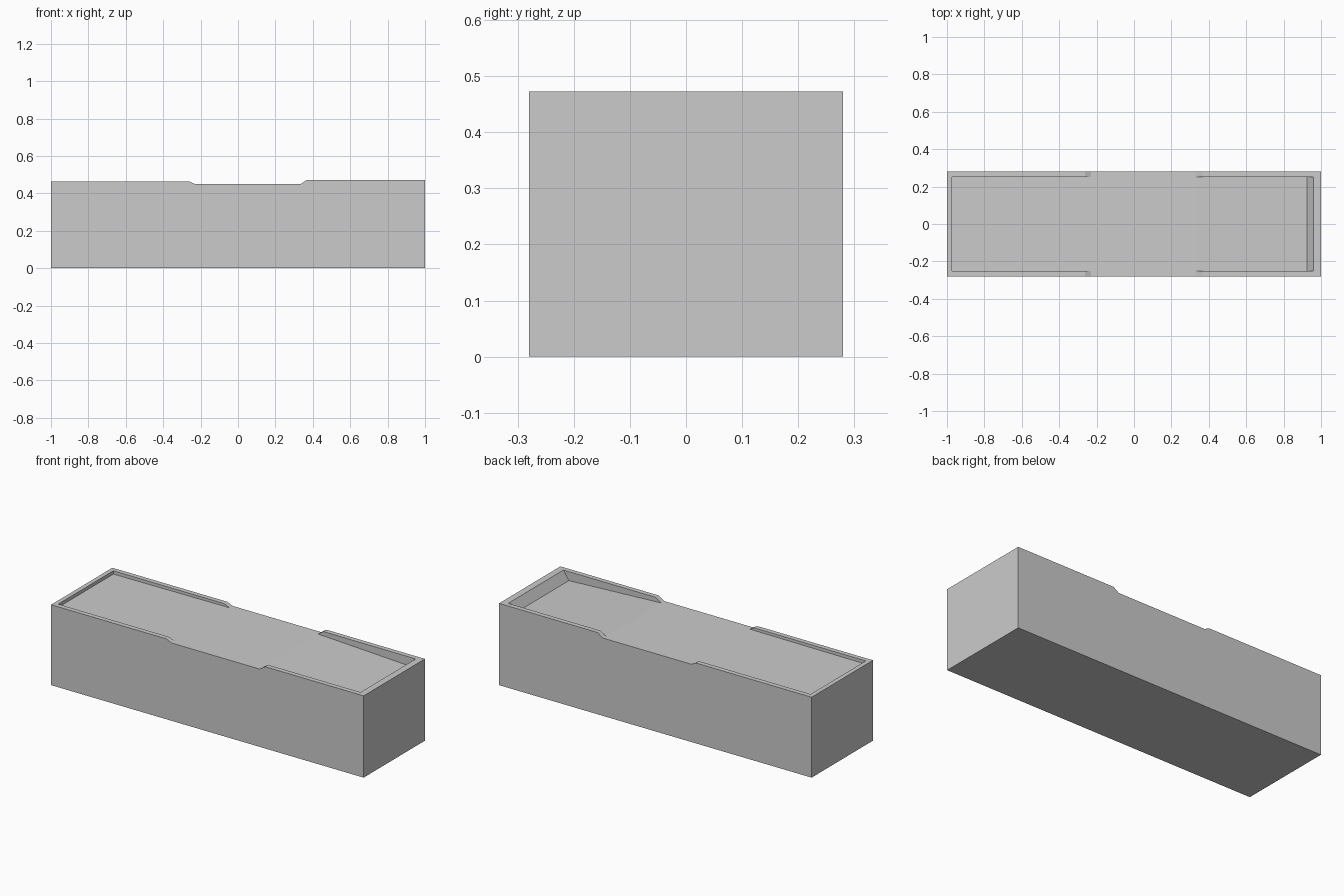
import bpy
import bmesh

if "Cube" in bpy.data.objects:
    bpy.data.objects.remove(bpy.data.objects["Cube"])


def extrude_profile(name, profile, half_width):
    """Solid made from an (x, z) outline pulled along y, centred on y = 0."""
    bm = bmesh.new()
    face = bm.faces.new([bm.verts.new((x, -half_width, z)) for x, z in profile])
    res = bmesh.ops.extrude_face_region(bm, geom=[face])
    verts = [v for v in res["geom"] if isinstance(v, bmesh.types.BMVert)]
    bmesh.ops.translate(bm, verts=verts, vec=(0, 2 * half_width, 0))
    bmesh.ops.recalc_face_normals(bm, faces=bm.faces)
    mesh = bpy.data.meshes.new(name)
    bm.to_mesh(mesh)
    bm.free()
    obj = bpy.data.objects.new(name, mesh)
    bpy.context.collection.objects.link(obj)
    return obj


# Long block, its top edge dipping in the middle between two raised ends
block = extrude_profile("block", [
    (-1, 0), (1, 0), (1, 0.473), (0.37, 0.473), (0.335, 0.45),
    (-0.23, 0.45), (-0.263, 0.465), (-1, 0.465)], 0.28)

# Shallow pockets: left nearly flat, right sloping down to a slanted end wall
pockets = {
    "left_pocket_cutter": [(-0.974, 0.446), (-0.1, 0.4507),
                           (-0.1, 0.503), (-0.974, 0.503)],
    "right_pocket_cutter": [(0.25, 0.4541), (0.926, 0.421),
                            (0.981, 0.503), (0.25, 0.503)],
}
bpy.context.view_layer.objects.active = block
for name, profile in pockets.items():
    cutter = extrude_profile(name, profile, 0.252)
    cutter.hide_render = True
    mod = block.modifiers.new(name, "BOOLEAN")
    mod.operation = "DIFFERENCE"
    mod.solver = "EXACT"
    mod.object = cutter
    bpy.ops.object.modifier_apply(modifier=mod.name)
    bpy.data.objects.remove(cutter)
